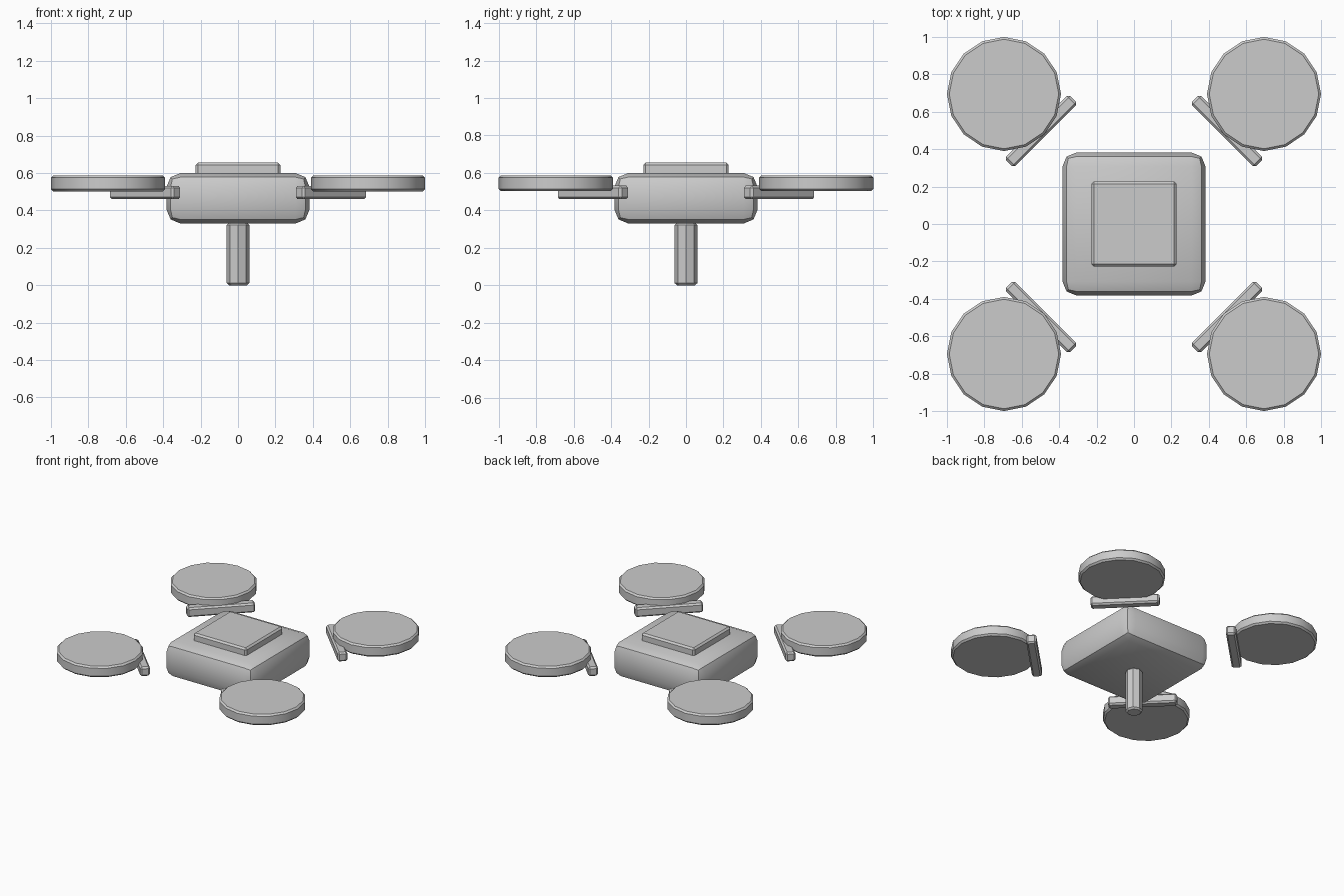
import bpy
from math import radians

cube = bpy.data.objects.get("Cube")
if cube:
    bpy.data.objects.remove(cube, do_unlink=True)

# One plain grey for the whole machine
grey = bpy.data.materials.new("plain grey")
grey.use_nodes = True
grey.diffuse_color = (0.6, 0.6, 0.6, 1)
grey.node_tree.nodes["Principled BSDF"].inputs["Base Color"].default_value = (0.6, 0.6, 0.6, 1)


def finish(name, bevel, segments, limit=40):
    """Name, colour, bevel and shade the active object."""
    ob = bpy.context.object
    ob.name = name
    ob.data.materials.append(grey)
    mod = ob.modifiers.new("soft edges", "BEVEL")
    mod.width = bevel
    mod.segments = segments
    mod.limit_method = "ANGLE"
    mod.angle_limit = radians(limit)
    bpy.ops.object.modifier_apply(modifier=mod.name)
    bpy.ops.object.shade_smooth_by_angle(angle=radians(30))
    return ob


def box(name, centre, size, bevel, segments=1, turn=0):
    bpy.ops.mesh.primitive_cube_add(size=1, location=centre, rotation=(0, 0, radians(turn)))
    bpy.context.object.scale = size
    bpy.ops.object.transform_apply(location=False, rotation=False, scale=True)
    return finish(name, bevel, segments)


def cylinder(name, centre, radius, height, sides, bevel):
    bpy.ops.mesh.primitive_cylinder_add(vertices=sides, radius=radius, depth=height, location=centre)
    return finish(name, bevel, 1, limit=60)


# Body with a raised lid and a post below
box("body", (0, 0, 0.465), (0.765, 0.765, 0.27), 0.075, segments=2)
box("lid", (0, 0, 0.62), (0.456, 0.456, 0.07), 0.013)
cylinder("post", (0, 0, 0.167), 0.061, 0.334, 8, 0.012)

# A slanted arm and a rotor disc at each corner
for depth, y in (("front", -1), ("back", 1)):
    for side, x in (("left", 1), ("right", -1)):
        box(f"{depth}_{side}_arm", (0.497 * x, 0.497 * y, 0.496), (0.484, 0.07, 0.072),
            0.012, turn=-45 * x * y)
        cylinder(f"{depth}_{side}_rotor", (0.695 * x, 0.695 * y, 0.545), 0.305, 0.085, 16, 0.012)
